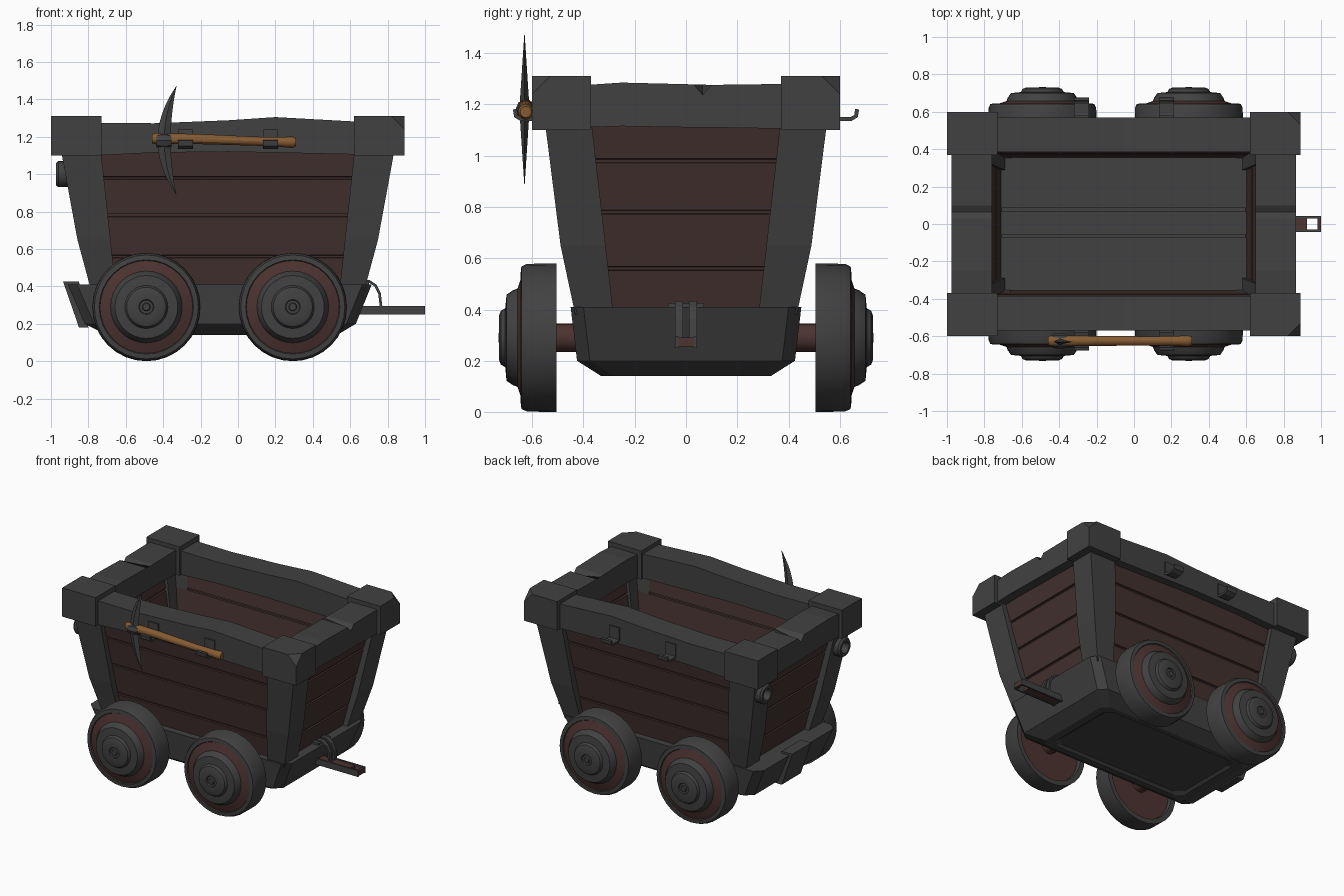
import bpy, bmesh, math
from mathutils import Vector

if "Cube" in bpy.data.objects:
    bpy.data.objects.remove(bpy.data.objects["Cube"])


def material(name, r, g, b):
    m = bpy.data.materials.new(name)
    m.use_nodes = True
    m.diffuse_color = (r, g, b, 1)
    m.node_tree.nodes["Principled BSDF"].inputs["Base Color"].default_value = (r, g, b, 1)
    return m


IRON = material("dark iron", 0.053, 0.053, 0.053)
WOOD = material("dark red wood", 0.056, 0.031, 0.029)
RUST = material("rusty red", 0.072, 0.033, 0.030)
ASH = material("handle wood", 0.235, 0.105, 0.032)
CX = -0.055  # middle of the tub along x


def loft(name, loops, mats=(IRON,), bands=None, ring=False, smooth=False):
    """Skin a list of equal loops; bands gives a material index per step."""
    bm = bmesh.new()
    rows = [[bm.verts.new(p) for p in loop] for loop in loops]
    n = len(rows[0])
    pairs = list(zip(rows, rows[1:])) + ([(rows[-1], rows[0])] if ring else [])
    for k, (a, b) in enumerate(pairs):
        for i in range(n):
            j = (i + 1) % n
            f = bm.faces.new((a[i], a[j], b[j], b[i]))
            f.material_index = bands[k] if bands else 0
    if not ring:
        for row, k in ((rows[0], 0), (rows[-1], -1)):
            f = bm.faces.new(row)
            f.material_index = bands[k] if bands else 0
    bmesh.ops.recalc_face_normals(bm, faces=bm.faces)
    me = bpy.data.meshes.new(name)
    bm.to_mesh(me)
    bm.free()
    for m in mats:
        me.materials.append(m)
    if smooth:
        me.shade_smooth()
        me.set_sharp_from_angle(angle=math.radians(30))
    ob = bpy.data.objects.new(name, me)
    bpy.context.collection.objects.link(ob)
    return ob


def rect(x0, x1, y0, y1, z):
    return [Vector(p) for p in ((x0, y0, z), (x1, y0, z), (x1, y1, z), (x0, y1, z))]


def box(name, x0, x1, y0, y1, z0, z1, mat=IRON):
    return loft(name, [rect(x0, x1, y0, y1, z0), rect(x0, x1, y0, y1, z1)], (mat,))


def lathe(name, profile, place, mats=(IRON,), bands=None, ring=False, n=32):
    """Spin (radius, distance) points; place maps (u, v, distance) to space."""
    turns = [2 * math.pi * i / n for i in range(n)]
    loops = [[place(r * math.cos(t), r * math.sin(t), d) for t in turns] for r, d in profile]
    return loft(name, loops, mats, bands, ring, True)


def ribbon(name, pts, thick, w0, w1, place):
    """Flat strip following 2D points, w0 to w1 wide."""
    loops = []
    for i, p in enumerate(pts):
        a, b = Vector(pts[max(i - 1, 0)]), Vector(pts[min(i + 1, len(pts) - 1)])
        d = (b - a).normalized()
        q = Vector(p) + Vector((-d.y, d.x)) * thick
        loops.append([place(*p, w0), place(*p, w1), place(*q, w1), place(*q, w0)])
    return loft(name, loops)


def mix(lo, hi, z):
    return lo + (hi - lo) * (z - 0.4) / 0.7


# Plank walls: one tapered shell with grooves between the boards
def wall_loop(z, inset):
    x, y = mix(0.70, 0.85, z) - inset, mix(0.40, 0.51, z) - inset
    return rect(CX - x, CX + x, -y, y, z)


steps = [(0.38, 0)]
for z in (0.56, 0.78, 0.98):
    steps += [(z - 0.008, 0), (z - 0.006, 0.012), (z + 0.006, 0.012), (z + 0.008, 0)]
steps.append((1.16, 0))
shell = [wall_loop(z, d) for z, d in steps] + [wall_loop(z, 0.05 - d) for z, d in reversed(steps)]
loft("plank_walls", shell, (WOOD,), ring=True)

# Floor boards
for i, (y0, y1) in enumerate(((-0.37, -0.07), (-0.06, 0.07), (0.085, 0.37))):
    box(f"floor_board_{i}", CX - 0.67, CX + 0.67, y0, y1, 0.38, 0.43)

# Corner posts as angle irons, with a heavy block on each
for sx in (-1, 1):
    for sy in (-1, 1):
        tag = ("left" if sx > 0 else "right") + ("_back" if sy > 0 else "_front")
        long_side, short_side = [], []
        for z, bow in ((0.38, 0), (0.65, 0.015), (1.14, 0)):
            xo, xi = mix(0.735, 0.885, z) + bow, mix(0.60, 0.675, z)
            yo, yi = mix(0.435, 0.545, z) + bow, mix(0.285, 0.365, z)
            ax = [CX + sx * v for v in (xo, xi, xo - 0.11)]
            ay = [sy * v for v in (yo, yi, yo - 0.09)]
            long_side.append(rect(ax[0], ax[1], ay[0], ay[2], z))
            short_side.append(rect(ax[0], ax[2], ay[0], ay[1], z))
        loft("post_side_" + tag, long_side)
        loft("post_end_" + tag, short_side)
        block = box("corner_block_" + tag, CX + sx * 0.675, CX + sx * 0.945,
                    sy * 0.37, sy * 0.60, 1.10, 1.31)
        if sx > 0:  # knocked-off top corner
            bm = bmesh.new()
            bm.from_mesh(block.data)
            cut = bmesh.ops.bisect_plane(bm, geom=bm.verts[:] + bm.edges[:] + bm.faces[:],
                                         plane_co=(CX + 0.915, sy * 0.58, 1.29),
                                         plane_no=(1, sy, 1), clear_outer=True)
            edges = [e for e in cut["geom_cut"] if isinstance(e, bmesh.types.BMEdge)]
            bmesh.ops.contextual_create(bm, geom=edges)
            bm.to_mesh(block.data)
            bm.free()

# Worn top rails: (position along, bottom, top, outer chip)
long_rail = [(-0.75, 1.10, 1.275, 0), (-0.45, 1.115, 1.272, 0), (-0.05, 1.12, 1.288, 0),
             (0.2, 1.115, 1.305, 0), (0.65, 1.105, 1.28, 0)]
end_rail = [(-0.40, 1.11, 1.275, 0), (-0.25, 1.115, 1.285, 0), (0.03, 1.11, 1.278, 0),
            (0.065, 1.11, 1.277, 0.04), (0.10, 1.11, 1.276, 0), (0.40, 1.105, 1.28, 0)]
for s in (-1, 1):
    loft("long_rail_" + ("back" if s > 0 else "front"),
         [[Vector((t, s * 0.385, a)), Vector((t, s * 0.57, a)),
           Vector((t, s * 0.57, b - c)), Vector((t, s * 0.385, b))] for t, a, b, c in long_rail])
    xi, xo = CX + s * 0.705, CX + s * 0.92
    loft("end_rail_" + ("left" if s > 0 else "right"),
         [[Vector((xi, t, a)), Vector((xo, t, a)),
           Vector((xo, t, b - c)), Vector((xi, t, b))] for t, a, b, c in end_rail])


# Chassis: tapered tray with clipped corners and a recessed underside
def tray(x0, x1, y, z, c=0.05):
    pts = ((x0 + c, -y), (x1 - c, -y), (x1, c - y), (x1, y - c),
           (x1 - c, y), (x0 + c, y), (x0, y - c), (x0, c - y))
    return [Vector((px, py, z)) for px, py in pts]


loft("chassis", [tray(-0.62, 0.45, 0.27, 0.155), tray(-0.64, 0.47, 0.29, 0.14),
                 tray(-0.70, 0.53, 0.33, 0.14), tray(-0.82, 0.63, 0.425, 0.20),
                 tray(-0.91, 0.715, 0.45, 0.41)])
loft("bumper_band", [rect(-0.85, -0.80, -0.11, 0.11, 0.18), rect(-0.935, -0.85, -0.11, 0.11, 0.425)])

# Axles and wheels
tread = [(0.02, 0.53), (0.25, 0.53), (0.255, 0.505), (0.29, 0.505), (0.288, 0.62), (0.278, 0.642),
         (0.252, 0.645), (0.248, 0.638), (0.192, 0.657), (0.185, 0.675), (0.168, 0.70),
         (0.115, 0.705), (0.105, 0.722), (0.085, 0.73), (0.04, 0.73), (0.036, 0.722),
         (0.022, 0.722), (0.018, 0.732)]
red = [1] + [0] * 6 + [1] + [0] * 9
for x, end in ((-0.49, "right"), (0.293, "left")):
    lathe("axle_" + end, [(0.055, -0.54), (0.055, 0.54)],
          lambda u, v, d: Vector((x + u, d, 0.29 + v)), (RUST,), n=16)
    for s in (-1, 1):
        lathe(f"wheel_{end}_" + ("back" if s > 0 else "front"), tread,
              lambda u, v, d: Vector((x + u, s * d, 0.29 + v)), (IRON, RUST), red)

# Tow bar with an eye, and two curved straps above it
box("tow_bar", 0.60, 0.925, -0.03, 0.03, 0.255, 0.29, RUST)
box("tow_bar_tip", 0.98, 1.0, -0.03, 0.03, 0.255, 0.29, RUST)
for s in (-1, 1):
    box(f"tow_bar_edge_{s}", 0.60, 1.0, s * 0.03, s * 0.042, 0.25, 0.295)
    ribbon(f"tow_strap_{s}", [(0.66, 0.42), (0.70, 0.42), (0.73, 0.40), (0.75, 0.36), (0.758, 0.29)],
           0.014, s * 0.012, s * 0.042, lambda u, v, w: Vector((u, w, v)))
box("tow_strap_plate", 0.64, 0.70, -0.07, 0.07, 0.39, 0.425)

# Lantern rings on the rear posts
for s in (-1, 1):
    lathe(f"post_ring_{s}", [(0.07, -0.90), (0.07, -0.96), (0.06, -0.972), (0.042, -0.972),
                             (0.036, -0.96), (0.036, -0.90)],
          lambda u, v, d: Vector((d, s * 0.45 + u, 1.0 + v)), ring=True, n=20)

# Tool hooks on both long rails
for s in (-1, 1):
    for x in (-0.28, 0.175):
        ribbon("tool_hook", [(0.565, 1.24), (0.565, 1.15), (0.59, 1.135), (0.645, 1.135), (0.67, 1.15),
                             (0.675, 1.18)], 0.016, x - 0.04, x + 0.04,
               lambda u, v, w: Vector((w, s * u, v)))

# Pickaxe: handle, collar and curved head
lathe("pickaxe_handle", [(0.024, -0.46), (0.030, -0.44), (0.027, -0.2), (0.024, 0.1),
                         (0.027, 0.24), (0.031, 0.29), (0.022, 0.31)],
      lambda u, v, d: Vector((d, -0.625 + u, 1.18 + v - 0.01 * math.sin(4 * d))), (ASH,), n=12)
lathe("pickaxe_collar", [(0.036, -0.435), (0.040, -0.42), (0.040, -0.375), (0.034, -0.355)],
      lambda u, v, d: Vector((d, -0.625 + u, 1.18 + v)), n=8)
head = []
for i in range(-6, 7):
    t = i / 6
    x = -0.395 + 0.065 * t * t
    w, d = 0.034 * (1 - t * t) + 0.001, 0.019 * (1 - abs(t)) + 0.001
    z = 1.18 + 0.29 * t
    head.append([Vector((x - w, -0.63, z)), Vector((x, -0.63 - d, z)),
                 Vector((x + w, -0.63, z)), Vector((x, -0.63 + d, z))])
loft("pickaxe_head", head)
